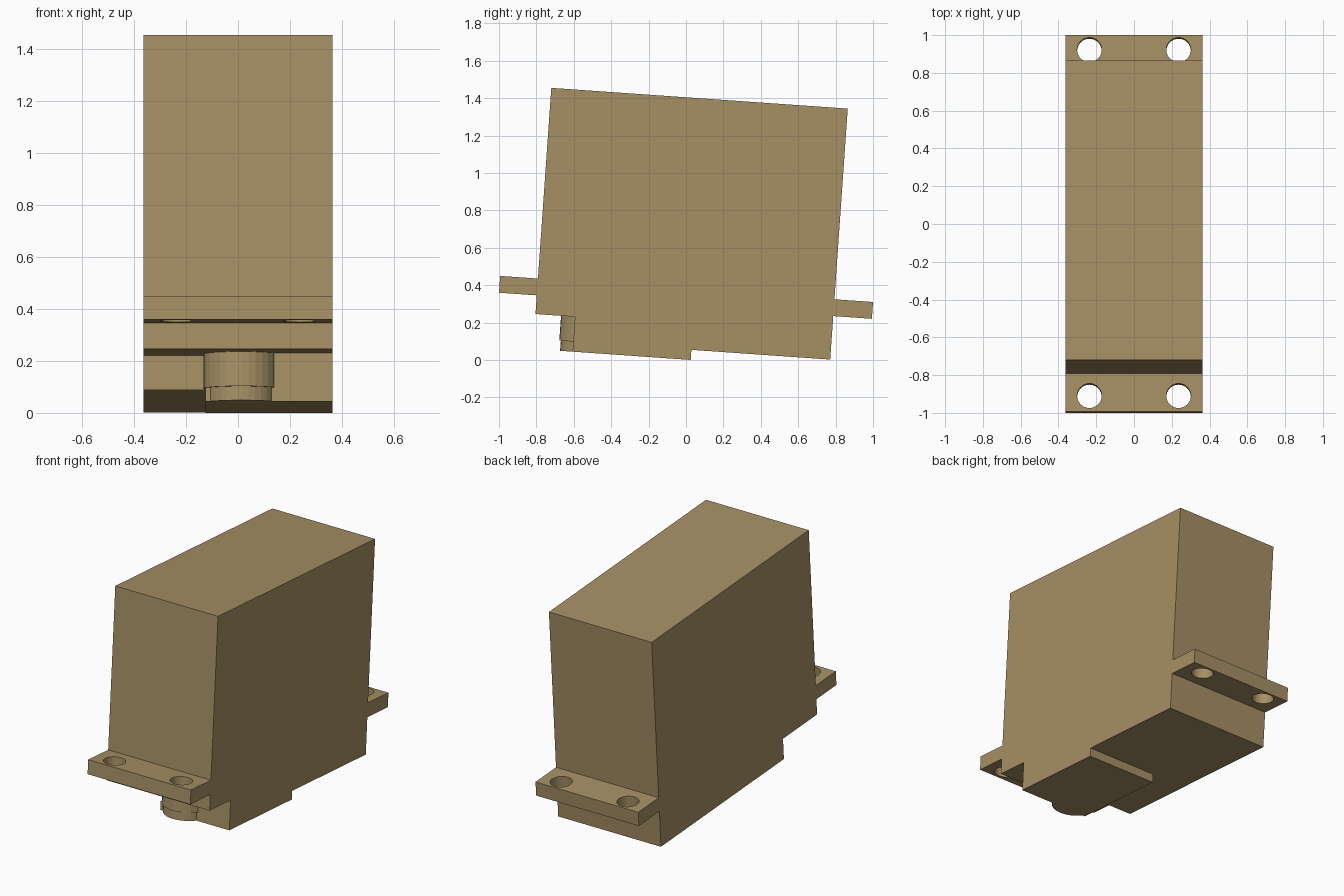
import bpy, bmesh, math
from mathutils import Matrix

if "Cube" in bpy.data.objects:
    bpy.data.objects.remove(bpy.data.objects["Cube"], do_unlink=True)

TILT = Matrix.Rotation(math.radians(-4), 4, 'X')   # whole housing leans back
HALF = 0.363                                       # half width
FRONT, BACK = -0.82, 0.769                         # housing ends
PLATE_Z, BASE_Z, STEP_Z, TOP_Z = 0.002, 0.056, 0.189, 1.401

tan = bpy.data.materials.new("tan_plastic")
tan.use_nodes = True
tan.diffuse_color = (0.38, 0.28, 0.13, 1)
tan.node_tree.nodes["Principled BSDF"].inputs["Base Color"].default_value = tan.diffuse_color


def finish(name, bm):
    """Tilt the mesh and link it as a named object."""
    bmesh.ops.recalc_face_normals(bm, faces=bm.faces)
    bm.transform(TILT)
    mesh = bpy.data.meshes.new(name)
    bm.to_mesh(mesh)
    bm.free()
    mesh.materials.append(tan)
    obj = bpy.data.objects.new(name, mesh)
    bpy.context.collection.objects.link(obj)
    return obj


def prism(name, outline, z0, z1):
    """Extrude a plan outline from z0 up to z1."""
    bm = bmesh.new()
    face = bm.faces.new([bm.verts.new((x, y, z0)) for x, y in outline])
    up = bmesh.ops.extrude_face_region(bm, geom=[face])["geom"]
    bmesh.ops.translate(bm, vec=(0, 0, z1 - z0),
                        verts=[v for v in up if isinstance(v, bmesh.types.BMVert)])
    return finish(name, bm)


def rect(x0, x1, y0, y1):
    return [(x0, y0), (x1, y0), (x1, y1), (x0, y1)]


def circle(cx, cy, r, n=32):
    return [(cx + r * math.cos(math.tau * i / n), cy + r * math.sin(math.tau * i / n))
            for i in range(n)]


# Main housing
prism("housing", rect(-HALF, HALF, FRONT, BACK), STEP_Z, TOP_Z)

# Gear case, set back further on one side of the shaft
prism("gear_case", [(-HALF, -0.475), (0, -0.475), (0, -0.608),
                    (HALF, -0.608), (HALF, BACK), (-HALF, BACK)], BASE_Z, STEP_Z)
prism("gear_cover_plate", rect(-0.125, HALF, -0.608, 0.025), PLATE_Z, BASE_Z)

# Output shaft boss: wide collar and slightly narrower end
prism("shaft_collar", circle(0.012, -0.538, 0.145), BASE_Z, STEP_Z)
prism("shaft_end", circle(0.012, -0.538, 0.137), PLATE_Z, BASE_Z)

# Mounting lugs, each with two screw holes
for name, y0, y1, hole_y in (("front_lug", -1.0225, FRONT, -0.938),
                             ("back_lug", BACK, 0.976, 0.898)):
    lug = prism(name, rect(-HALF, HALF, y0, y1), 0.289, 0.379)
    for x in (-0.236, 0.236):
        cutter = prism("screw_hole_cutter", circle(x, hole_y, 0.065), 0.2, 0.45)
        cutter.hide_render = True
        mod = lug.modifiers.new("screw_hole", 'BOOLEAN')
        mod.operation, mod.solver, mod.object = 'DIFFERENCE', 'EXACT', cutter
        bpy.context.view_layer.objects.active = lug
        bpy.ops.object.modifier_apply(modifier=mod.name)
        bpy.data.objects.remove(cutter, do_unlink=True)
